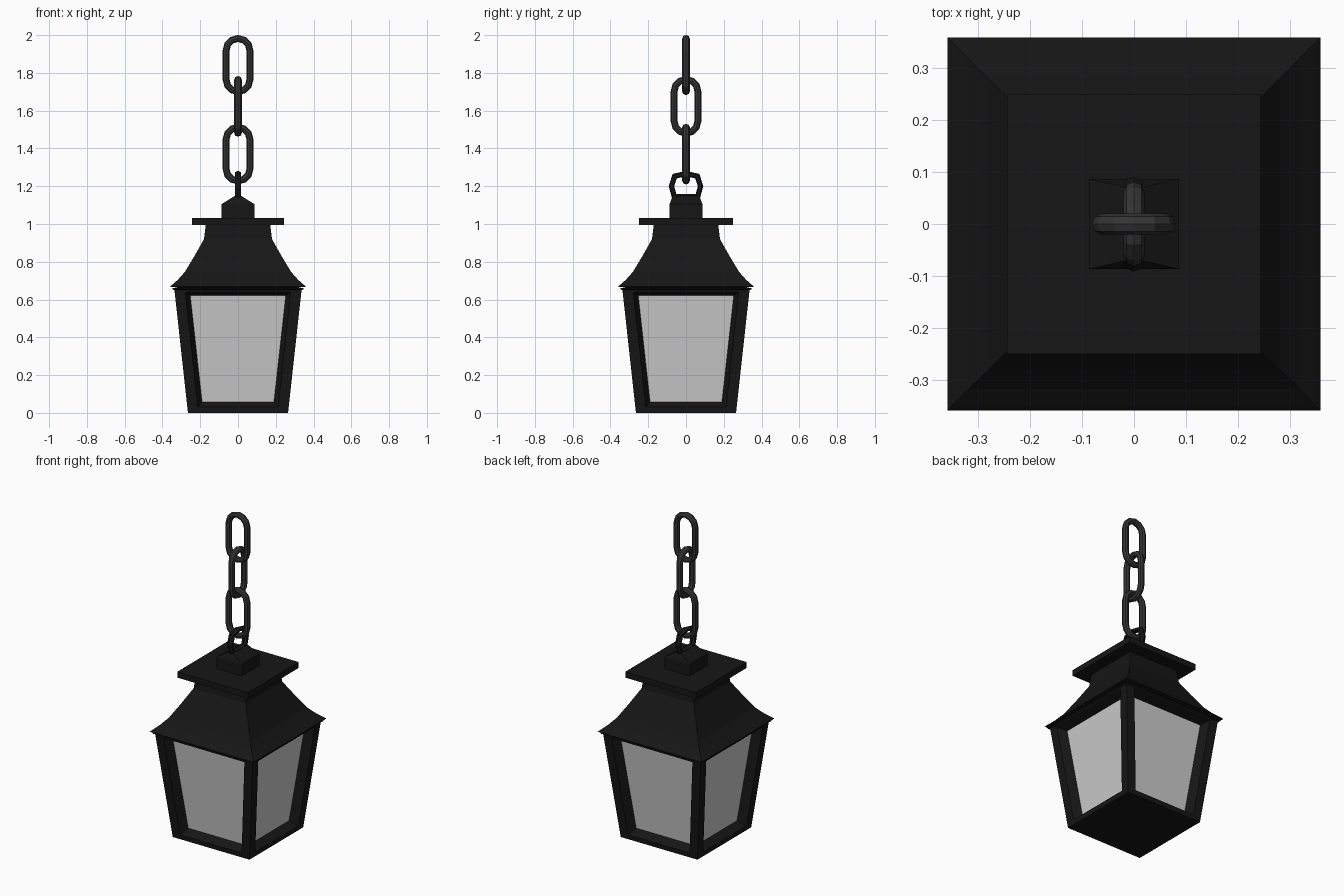
import bpy, math
from mathutils import Vector, Matrix

if "Cube" in bpy.data.objects:
    bpy.data.objects.remove(bpy.data.objects["Cube"])


def material(name, v):
    m = bpy.data.materials.new(name)
    m.diffuse_color = (v, v, v, 1)
    m.use_nodes = True
    m.node_tree.nodes["Principled BSDF"].inputs["Base Color"].default_value = m.diffuse_color
    return m


IRON = material("black_iron", 0.008)
STEEL = material("chain_steel", 0.035)


def make(name, verts, faces, mat=None):
    me = bpy.data.meshes.new(name)
    me.from_pydata(verts, [], faces)
    ob = bpy.data.objects.new(name, me)
    bpy.context.collection.objects.link(ob)
    if mat:
        me.materials.append(mat)
    return ob


def square_loft(name, rings, mat):
    """Stack of rectangles (half x, half y, z), capped at both ends."""
    verts, faces = [], []
    for hx, hy, z in rings:
        verts += [(-hx, -hy, z), (hx, -hy, z), (hx, hy, z), (-hx, hy, z)]
    for i in range(len(rings) - 1):
        for j in range(4):
            a, b = i * 4 + j, i * 4 + (j + 1) % 4
            faces.append((a, b, b + 4, a + 4))
    n = len(verts)
    faces += [(3, 2, 1, 0), (n - 4, n - 3, n - 2, n - 1)]
    return make(name, verts, faces, mat)


def wire_loop(name, path, ru, rw, sides, turned, mat):
    """Sweep a faceted wire (ru in plane, rw across) around a closed upright path."""
    n = len(path)
    pts = [Vector(p) for p in path]
    verts, faces = [], []
    for i, p in enumerate(pts):
        d0 = (p - pts[i - 1]).normalized()
        d1 = (pts[(i + 1) % n] - p).normalized()
        t = (d0 + d1).normalized()
        out = Vector((t.y, -t.x)) / max(t.dot(d1), 0.5)
        for k in range(sides):
            a = math.tau * k / sides
            q = p + out * ru * math.cos(a)
            w = rw * math.sin(a)
            verts.append((-w, q.x, q.y) if turned else (q.x, w, q.y))
    for i in range(n):
        for k in range(sides):
            k2, i2 = (k + 1) % sides, (i + 1) % n
            faces.append((i * sides + k, i * sides + k2, i2 * sides + k2, i2 * sides + k))
    return make(name, verts, faces, mat)


# Tapered frame with sloping reveals, and the four deep-set glass panes
Z_BOT, Z_TOP, H_BOT, H_TOP = 0.0, 0.655, 0.265, 0.337


def half(z):
    return H_BOT + (H_TOP - H_BOT) * z / Z_TOP


def quad(z0, z1, w0, w1, depth):
    return [Vector((-w0, depth - half(z0), z0)), Vector((w0, depth - half(z0), z0)),
            Vector((w1, depth - half(z1), z1)), Vector((-w1, depth - half(z1), z1))]


outer = quad(Z_BOT, Z_TOP, H_BOT, H_TOP, 0)
lip = quad(0.03, 0.64, 0.213, 0.279, 0)
pane = quad(0.058, 0.622, 0.19, 0.253, 0.052)
fv, ff, gv, gf = [], [], [], []
for s in range(4):
    rot = Matrix.Rotation(s * math.pi / 2, 3, 'Z')
    b, g = len(fv), len(gv)
    fv += [rot @ v for v in outer + lip + pane]
    gv += [rot @ v for v in pane]
    gf.append((g, g + 1, g + 2, g + 3))
    for r in (0, 4):
        for j in range(4):
            k = (j + 1) % 4
            ff.append((b + r + j, b + r + k, b + r + 4 + k, b + r + 4 + j))
ff += [(36, 24, 12, 0), (3, 15, 27, 39)]
make("lantern_frame", fv, ff, IRON)
make("glass_panes", gv, gf)

# Thin top rim and curved roof
square_loft("frame_rim", [(h, h, z) for h, z in ((0.337, 0.65), (0.347, 0.655), (0.347, 0.66), (0.32, 0.662))], IRON)
square_loft("roof", [(h, h, z) for h, z in (
    (0.31, 0.655), (0.325, 0.664), (0.359, 0.668), (0.352, 0.675), (0.318, 0.705), (0.28, 0.748),
    (0.228, 0.835), (0.18, 0.92), (0.17, 1.0))], IRON)

# Cap plate and finial block with a hipped top
square_loft("cap_plate", [(0.244, 0.25, 0.995), (0.244, 0.25, 1.032)], IRON)
square_loft("finial_block", [(0.087, 0.087, 1.03), (0.087, 0.087, 1.105), (0.015, 0.07, 1.15)], IRON)

# Faceted hanging ring
ring = [(-0.062, 1.145), (0.062, 1.145), (0.077, 1.20), (0.06, 1.253), (0, 1.267), (-0.06, 1.253), (-0.077, 1.20)]
wire_loop("hanging_ring", ring, 0.014, 0.019, 6, True, IRON)


# Chain of alternating oval links
def oval(z0, z1, w, seg=6):
    pts = []
    for cz, start in ((z1 - w, 0), (z0 + w, math.pi)):
        for i in range(seg + 1):
            a = start + math.pi * i / seg
            pts.append((w * math.cos(a), cz + w * math.sin(a)))
    return pts


R = 0.018
for i, (z0, z1) in enumerate(((1.21, 1.53), (1.463, 1.783), (1.683, 2.0))):
    wire_loop(f"chain_link_{i + 1}", oval(z0 + R, z1 - R, 0.081 - R), R, 0.02, 8, i == 1, STEEL)
